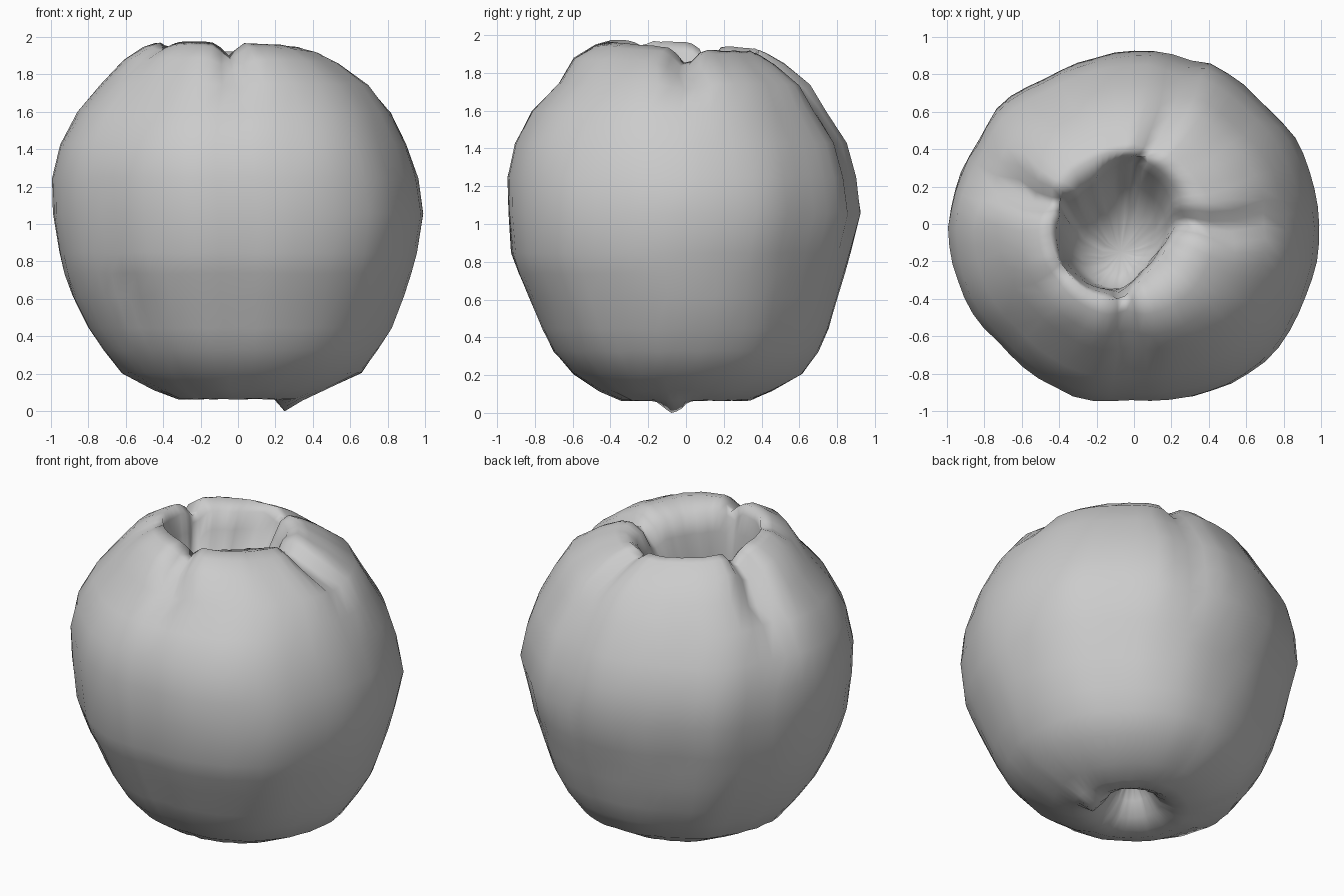
import bpy, bmesh, math, random

if "Cube" in bpy.data.objects:
    bpy.data.objects.remove(bpy.data.objects["Cube"], do_unlink=True)
random.seed(4)

# Grey skin
skin = bpy.data.materials.new("skin grey")
skin.use_nodes = True
grey = (0.6, 0.6, 0.6, 1)
skin.diffuse_color = grey
bsdf = skin.node_tree.nodes["Principled BSDF"]
bsdf.inputs["Base Color"].default_value = grey
bsdf.inputs["Roughness"].default_value = 0.8

# Lumpiness around the outside and the hollow's rim, every 15 and 30 degrees from +x
GIRTH = [1, .995, 1, .985, 1.01, 1.02, 1, .98, .965, 1, .97, .985,
         1, 1, 1, .985, 1.01, 1.03, 1, 1.025, 1.05, 1.055, 1.02, 1.01]
RIM = [.92, 1, 1.02, 1.02, .8, .86, 1, 1.08, 1.1, 1.06, .84, .8]
# Profile from base dimple over the outside to the hollow floor:
# height, centre x, centre y, half width x, half width y
OUTSIDE = [(.27, .02, 0, .06, .06), (.19, .02, 0, .11, .11), (.11, .02, 0, .17, .17),
           (.07, .01, 0, .25, .25), (.07, .02, 0, .34, .34), (.12, .01, 0, .46, .46),
           (.21, .02, .01, .64, .605), (.33, .015, 0, .73, .7), (.45, .01, 0, .81, .755),
           (.62, 0, -.01, .885, .815), (.74, 0, -.02, .925, .86), (.85, 0, -.025, .955, .895),
           (1.06, 0, -.005, .99, .93), (1.25, -.015, -.02, .975, .92),
           (1.43, -.025, -.025, .925, .875), (1.6, -.02, -.035, .835, .775),
           (1.75, -.01, -.01, .72, .665), (1.87, -.03, -.04, .58, .56),
           (1.93, -.04, -.03, .47, .46), (1.95, -.05, -.01, .4, .4)]
HOLLOW = [(1.9, -.07, 0, .34, .35), (1.79, -.08, -.01, .31, .32), (1.6, -.08, -.06, .27, .27),
          (1.46, -.07, -.12, .21, .21), (1.4, -.07, -.15, .1, .1)]
# Grooves: angle, width in degrees, depth, lowest height reached
GROOVES = [(270, 7, .09, 1.65), (2, 8, .1, 1.65), (160, 7, .12, 1.4),
           (74, 5, .07, .9), (215, 8, .04, 1.75)]
SEGS = 60


def around(table, deg):
    step = 360 / len(table)
    i, t = divmod(deg % 360 / step, 1)
    return table[int(i)] * (1 - t) + table[(int(i) + 1) % len(table)] * t


def groove(deg, z):
    total = 0
    for a, w, d, low in GROOVES:
        if z > low:
            gap = (deg - a + 180) % 360 - 180
            total += d * math.exp(-(gap / w) ** 2) * min(1, (z - low) / .25)
    return total


def skin_point(row, deg, inside):
    z, cx, cy, rx, ry = row
    a = math.radians(deg)
    cut = groove(deg, z)
    if inside:
        scale = around(RIM, deg) + cut
    else:
        # Lumps fade out toward the two dimples
        fade = min(1, rx / .9)
        scale = 1 + (around(GIRTH, deg) - 1) * fade - cut * .7
    if z > 1.7:
        z += ((z - 1.7) / .25) * .03 * math.cos(a - math.radians(240)) - cut * .8
    if .3 < z < 1.85:
        scale += random.uniform(-.004, .004)
    z += random.uniform(-.004, .004)
    return (cx + rx * scale * math.cos(a), cy + ry * scale * math.sin(a), z)


# Lumpy fruit body with hollow top and dimpled base
bm = bmesh.new()
rings = []
for rows, inside in ((OUTSIDE, False), (HOLLOW, True)):
    for row in rows:
        rings.append([bm.verts.new(skin_point(row, i * 360 / SEGS, inside))
                      for i in range(SEGS)])
for low, high in zip(rings, rings[1:]):
    for i in range(SEGS):
        j = (i + 1) % SEGS
        bm.faces.new((low[i], low[j], high[j], high[i]))
base = bm.verts.new((.02, 0, .29))
floor = bm.verts.new((-.07, -.15, 1.39))
for i in range(SEGS):
    j = (i + 1) % SEGS
    bm.faces.new((rings[0][j], rings[0][i], base))
    bm.faces.new((rings[-1][i], rings[-1][j], floor))

# Small pointed bump under the base, and a nick low on the front
for v in bm.verts:
    bump = math.hypot(v.co.x - .25, v.co.y + .07)
    if v.co.z < .15 and bump < .1:
        v.co.z -= .075 * (1 - bump / .1)
    nick = math.hypot(v.co.x + .53, v.co.z - .64)
    if v.co.y < 0 and nick < .07:
        v.co.y += .03
lowest = min(v.co.z for v in bm.verts)
bmesh.ops.translate(bm, verts=bm.verts, vec=(0, 0, -lowest))

bmesh.ops.recalc_face_normals(bm, faces=bm.faces)
mesh = bpy.data.meshes.new("fruit_body")
bm.to_mesh(mesh)
bm.free()
mesh.materials.append(skin)
body = bpy.data.objects.new("fruit_body", mesh)
bpy.context.collection.objects.link(body)
for p in mesh.polygons:
    p.use_smooth = True
